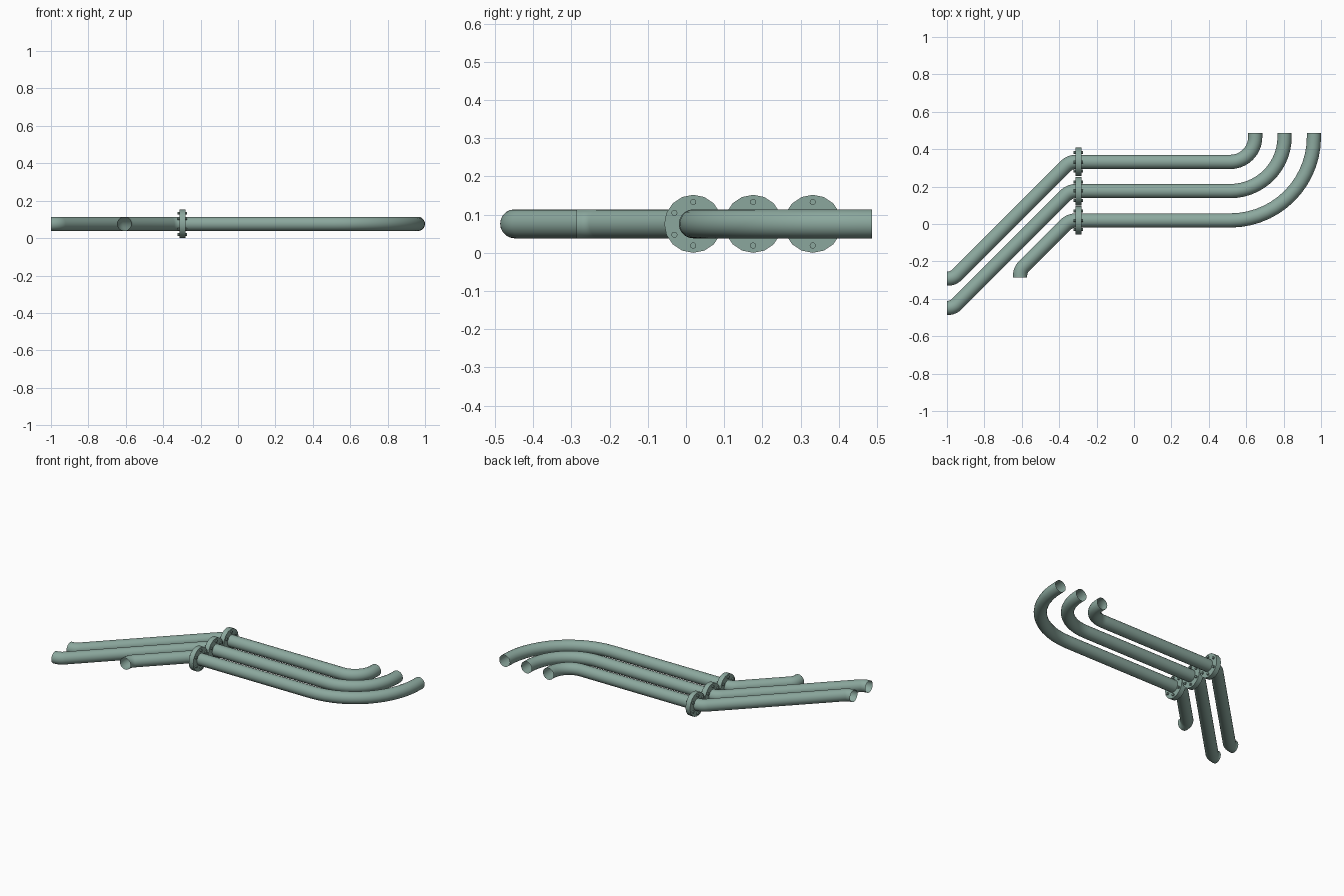
import bpy
from math import cos, sin, pi, tan
from mathutils import Vector, Matrix

cube = bpy.data.objects.get("Cube")
if cube:
    bpy.data.objects.remove(cube, do_unlink=True)

Z, PIPE_R, FLANGE_R, FLANGE_X = 0.076, 0.038, 0.076, -0.298

mat = bpy.data.materials.new("grey_green_paint")
mat.use_nodes = True
COLOUR = (0.26, 0.39, 0.34, 1)
mat.diffuse_color = COLOUR
mat.node_tree.nodes["Principled BSDF"].inputs["Base Color"].default_value = COLOUR


def rounded_path(corners, radii, steps=10):
    """Polyline whose inner corners are replaced by arcs of the given radii."""
    pts = [Vector(c) for c in corners]
    out = [pts[0]]
    for a, b, c, r in zip(pts, pts[1:], pts[2:], radii):
        u, v = (a - b).normalized(), (c - b).normalized()
        half = u.angle(v) / 2
        centre = b + (u + v).normalized() * (r / sin(half))
        start = b + u * (r / tan(half)) - centre
        sweep = (pi - 2 * half) * (1 if (b - a).cross(c - b).z > 0 else -1)
        out += [centre + Matrix.Rotation(sweep * i / steps, 3, 'Z') @ start
                for i in range(steps + 1)]
    return out + [pts[-1]]


def finish(ob, name):
    ob.name = name
    ob.data.materials.clear()
    ob.data.materials.append(mat)
    bpy.ops.object.select_all(action='DESELECT')
    ob.select_set(True)
    bpy.context.view_layer.objects.active = ob
    if ob.type == 'CURVE':
        bpy.ops.object.convert(target='MESH')
    bpy.ops.object.shade_smooth_by_angle(angle=pi / 6)


def pipe(name, path):
    # open-ended tube swept along the path
    curve = bpy.data.curves.new(name, 'CURVE')
    curve.dimensions = '3D'
    curve.bevel_depth = PIPE_R
    curve.bevel_resolution = 8
    spline = curve.splines.new('POLY')
    spline.points.add(len(path) - 1)
    for p, co in zip(spline.points, path):
        p.co = (*co, 1)
    ob = bpy.data.objects.new(name, curve)
    bpy.context.collection.objects.link(ob)
    finish(ob, name)


def disc(name, loc, radius, depth, sides):
    bpy.ops.mesh.primitive_cylinder_add(vertices=sides, radius=radius, depth=depth,
                                        location=loc, rotation=(0, pi / 2, 0))
    finish(bpy.context.object, name)


# name, y of the straight run, x of the rear outlet, end of the diagonal run
BEND_X, ARC_X = -0.343, 0.515
for name, y, rear_x, front_y in (("front", 0.019, 0.962, None),
                                 ("middle", 0.176, 0.805, -0.449),
                                 ("back", 0.332, 0.648, -0.292)):
    if front_y is None:
        # short run turns towards the front
        x = -0.609
        tail = [(x, -0.287, Z), (x, y + x - BEND_X, Z)]
    else:
        # long run turns sideways
        tail = [(-1, front_y, Z), (BEND_X + front_y - y, front_y, Z)]
    corners = tail + [(BEND_X, y, Z), (rear_x, y, Z), (rear_x, 0.487, Z)]
    pipe(name + "_pipe", rounded_path(corners, (0.07, 0.08, rear_x - ARC_X), 14))

    # flange with a ring of bolts passing through it
    disc(name + "_flange", (FLANGE_X, y, Z), FLANGE_R, 0.032, 16)
    for i in range(6):
        a = pi / 2 + i * pi / 3
        disc(f"{name}_bolt_{i + 1}",
             (FLANGE_X, y + 0.057 * cos(a), Z + 0.057 * sin(a)), 0.008, 0.05, 10)
